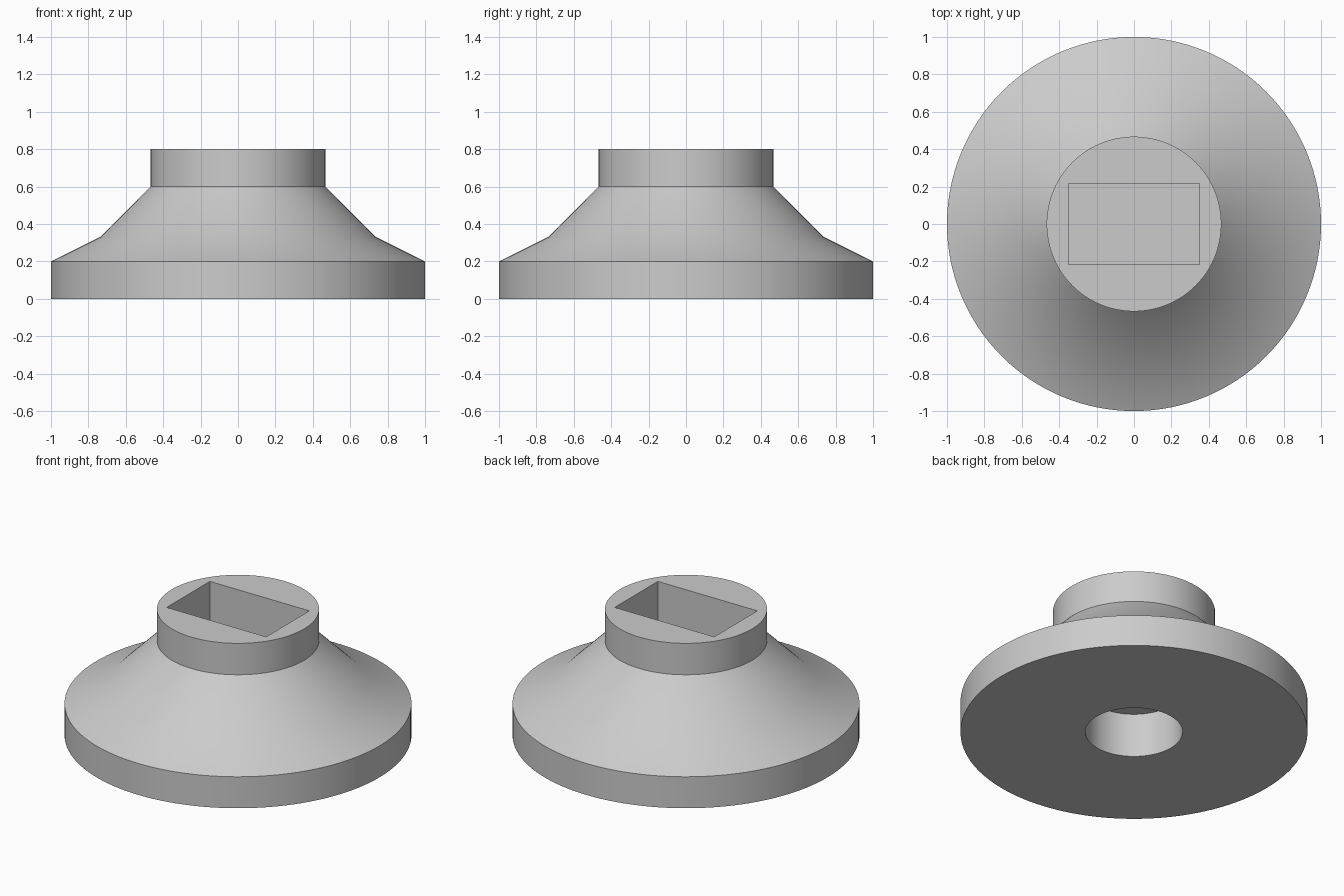
import bpy
import bmesh
import math

old = bpy.data.objects.get("Cube")
if old:
    bpy.data.objects.remove(old, do_unlink=True)

SEGMENTS = 128

# One plain grey for the whole part
grey = bpy.data.materials.new("light_grey")
grey.use_nodes = True
colour = (0.6, 0.6, 0.6, 1.0)
grey.diffuse_color = colour
grey.node_tree.nodes["Principled BSDF"].inputs["Base Color"].default_value = colour


def make_object(name, bm):
    bmesh.ops.recalc_face_normals(bm, faces=bm.faces)
    mesh = bpy.data.meshes.new(name)
    bm.to_mesh(mesh)
    bm.free()
    mesh.materials.append(grey)
    obj = bpy.data.objects.new(name, mesh)
    bpy.context.collection.objects.link(obj)
    return obj


def lathe(name, profile):
    """Spin (radius, height) points around the z axis."""
    bm = bmesh.new()
    verts = [bm.verts.new((r, 0, z)) for r, z in profile]
    edges = [bm.edges.new(pair) for pair in zip(verts, verts[1:])]
    bmesh.ops.spin(bm, geom=verts + edges, cent=(0, 0, 0), axis=(0, 0, 1),
                   angle=math.tau, steps=SEGMENTS, use_duplicate=False)
    bmesh.ops.remove_doubles(bm, verts=bm.verts, dist=0.0001)
    return make_object(name, bm)


def box(name, size, centre):
    bm = bmesh.new()
    bmesh.ops.create_cube(bm, size=1)
    bmesh.ops.scale(bm, vec=size, verts=bm.verts)
    bmesh.ops.translate(bm, vec=centre, verts=bm.verts)
    return make_object(name, bm)


# Flared foot with collar on top and a blind round bore underneath
bore_radius, bore_depth = 0.28, 0.28
foot = lathe("flared_foot", [
    (0, bore_depth), (bore_radius, bore_depth), (bore_radius, 0),
    (1, 0), (1, 0.2), (0.733, 0.333), (0.467, 0.6), (0.467, 0.8), (0, 0.8),
])

# Rectangular pocket sunk into the collar
pocket_floor, cutter_top = 0.4, 1.0
cutter = box("pocket_cutter", (0.7, 0.433, cutter_top - pocket_floor),
             (0, 0, (cutter_top + pocket_floor) / 2))
cutter.hide_render = True

cut = foot.modifiers.new("pocket", 'BOOLEAN')
cut.operation = 'DIFFERENCE'
cut.solver = 'EXACT'
cut.object = cutter

bpy.ops.object.select_all(action='DESELECT')
foot.select_set(True)
bpy.context.view_layer.objects.active = foot
bpy.ops.object.modifier_apply(modifier=cut.name)
bpy.data.objects.remove(cutter, do_unlink=True)

# Smooth round walls, crisp rims
bpy.ops.object.shade_smooth_by_angle(angle=math.radians(30))
